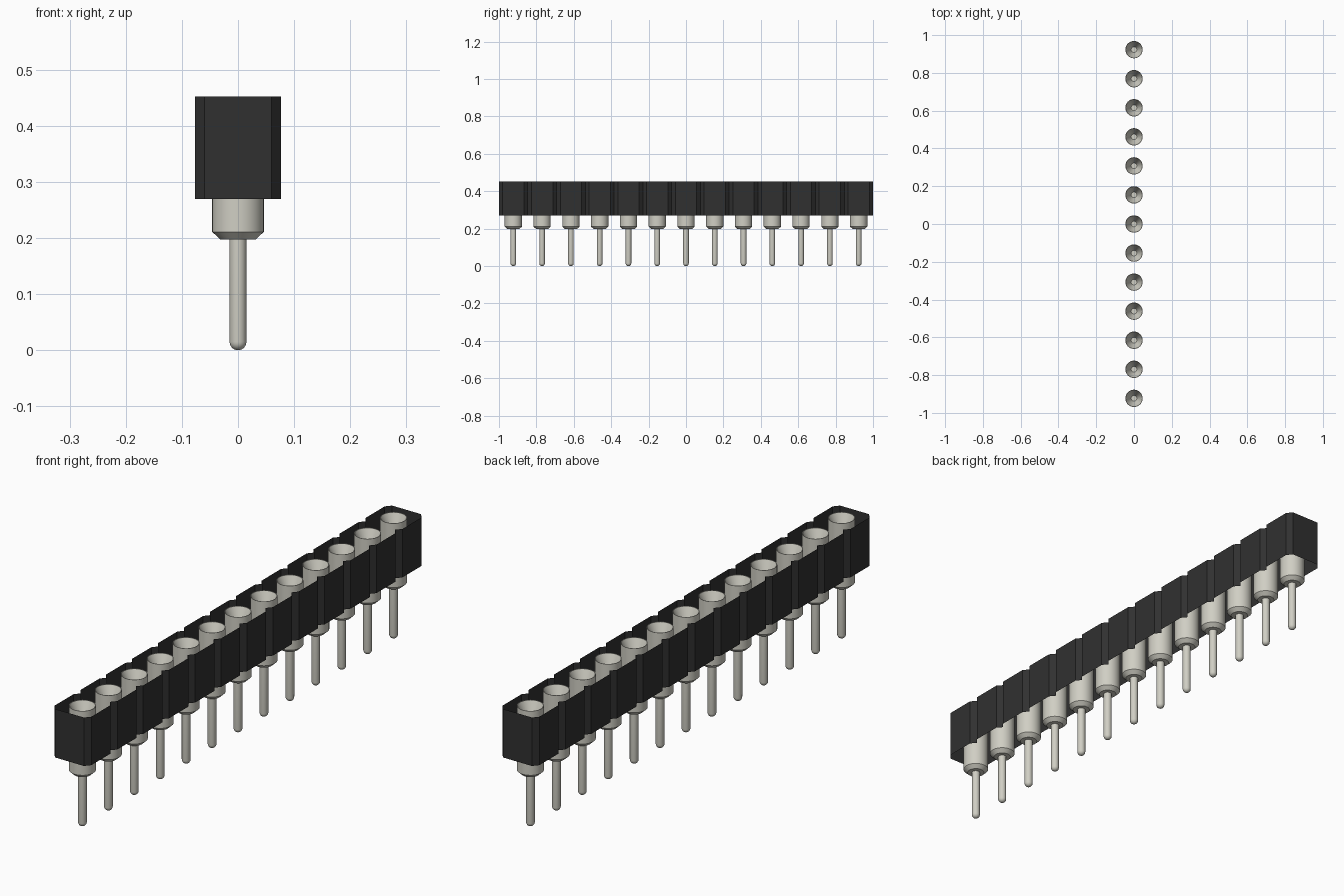
import bpy
import bmesh
import math

if "Cube" in bpy.data.objects:
    bpy.data.objects.remove(bpy.data.objects["Cube"], do_unlink=True)

PINS = 13
PITCH = 2 / PINS
HALF = PITCH / 2


def make_material(name, colour, metallic=0.0):
    mat = bpy.data.materials.new(name)
    mat.use_nodes = True
    mat.diffuse_color = (*colour, 1)
    bsdf = mat.node_tree.nodes["Principled BSDF"]
    bsdf.inputs["Base Color"].default_value = (*colour, 1)
    bsdf.inputs["Roughness"].default_value = 0.6
    return mat


def make_object(name, bm, mat):
    mesh = bpy.data.meshes.new(name)
    bm.to_mesh(mesh)
    bm.free()
    mesh.materials.append(mat)
    obj = bpy.data.objects.new(name, mesh)
    bpy.context.collection.objects.link(obj)
    return obj


black = make_material("black plastic", (0.03, 0.03, 0.03))
metal = make_material("pale grey metal", (0.63, 0.62, 0.55))

# Housing: an open wall around the row, with a shallow notch between cells
NOTCH_X, CHAMFER = 0.06, 0.02
side = []
for i in range(PINS):
    y = -1 + i * PITCH
    side += [(NOTCH_X, y), (HALF, y + CHAMFER), (HALF, y + PITCH - CHAMFER)]
side.append((NOTCH_X, 1))
outline = side + [(-x, -y) for x, y in side]

bm = bmesh.new()
low = [bm.verts.new((x, y, 0.27)) for x, y in outline]
high = [bm.verts.new((x, y, 0.452)) for x, y in outline]
for i in range(len(outline)):
    j = (i + 1) % len(outline)
    bm.faces.new((low[i], low[j], high[j], high[i]))
make_object("housing", bm, black)

# Pin: rounded tip, thin shaft, wide barrel and a funnel in the top
R = 0.015
tip = [(R * math.sin(a), R - R * math.cos(a))
       for a in (math.radians(d) for d in range(0, 91, 15))]
profile = tip + [(R, 0.197), (0.031, 0.197), (0.046, 0.211), (0.046, 0.452),
                 (0.044, 0.452), (R, 0.385), (0, 0.385)]

bm = bmesh.new()
verts = [bm.verts.new((r, 0, z)) for r, z in profile]
edges = [bm.edges.new(pair) for pair in zip(verts, verts[1:])]
bmesh.ops.spin(bm, geom=verts + edges, cent=(0, 0, 0), axis=(0, 0, 1),
               angle=math.tau, steps=32)
bmesh.ops.remove_doubles(bm, verts=bm.verts, dist=0.0001)
bmesh.ops.recalc_face_normals(bm, faces=bm.faces)
pin = make_object("pin_1", bm, metal)

bpy.ops.object.select_all(action="DESELECT")
pin.select_set(True)
bpy.context.view_layer.objects.active = pin
bpy.ops.object.shade_smooth_by_angle(angle=math.radians(30))

# Row of pins sharing one mesh
pin.location.y = -1 + HALF
for i in range(1, PINS):
    copy = pin.copy()
    copy.name = f"pin_{i + 1}"
    copy.location.y = -1 + HALF + i * PITCH
    bpy.context.collection.objects.link(copy)
